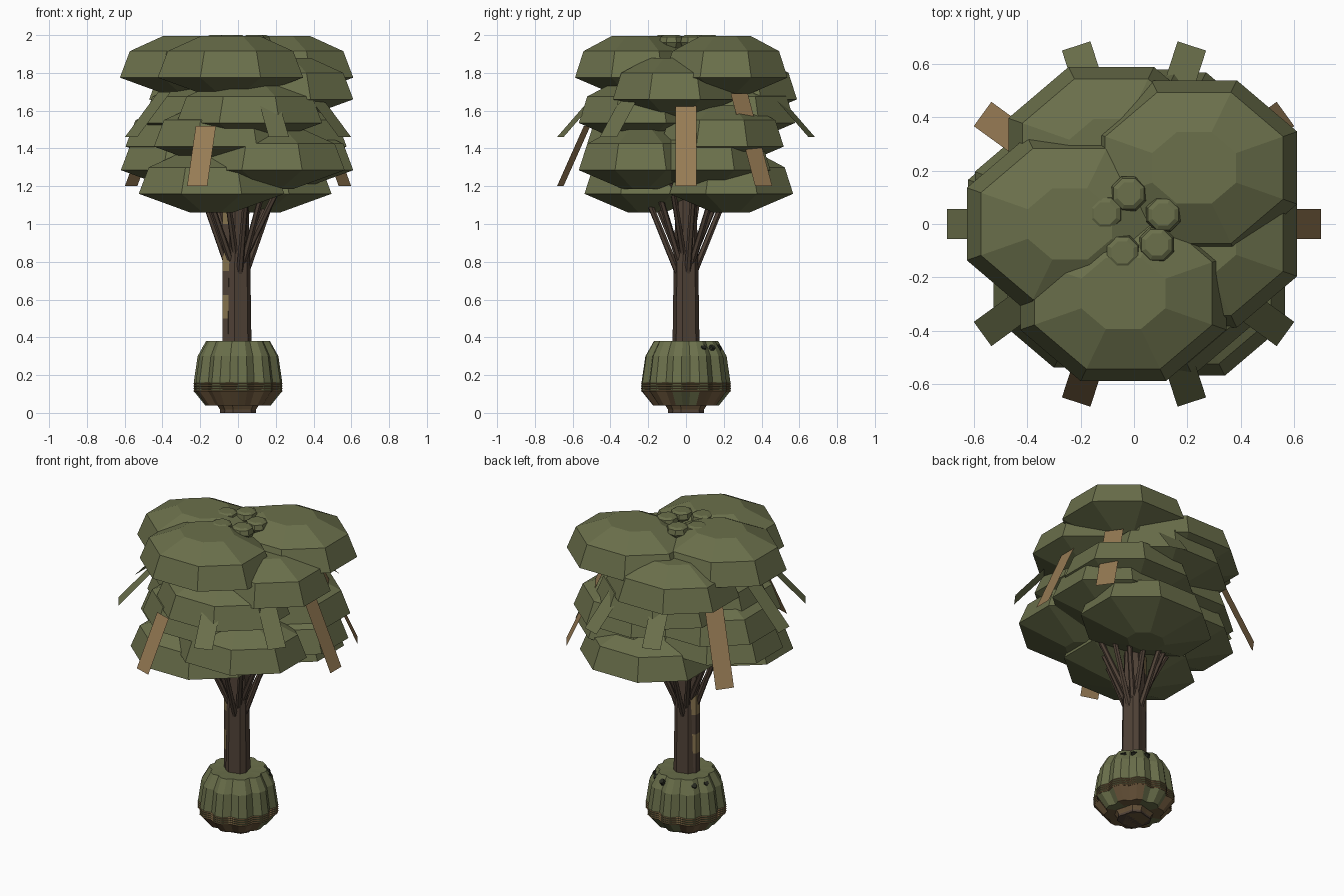
import bpy, bmesh, math
from mathutils import Vector

if "Cube" in bpy.data.objects:
    bpy.data.objects.remove(bpy.data.objects["Cube"], do_unlink=True)


def material(name, rgb):
    m = bpy.data.materials.new(name)
    m.use_nodes = True
    m.diffuse_color = (*rgb, 1)
    m.node_tree.nodes["Principled BSDF"].inputs["Base Color"].default_value = (*rgb, 1)
    return m


LEAF = material("leaf green", (0.145, 0.16, 0.07))
TAN = material("dry leaf tan", (0.31, 0.2, 0.09))
OCHRE = material("vine ochre", (0.25, 0.18, 0.08))
BARK = material("dark bark", (0.08, 0.054, 0.038))
EARTH = material("earth brown", (0.15, 0.095, 0.045))
HOOP = material("hoop brown", (0.2, 0.125, 0.055))
HOLE = material("dark hollow", (0.02, 0.022, 0.014))


def polar(r, a, z):
    return Vector((r * math.cos(a), r * math.sin(a), z))


def finish(name, bm, mats, rule=None):
    bmesh.ops.recalc_face_normals(bm, faces=bm.faces)
    if rule:
        for f in bm.faces:
            f.material_index = rule(f.calc_center_median())
    me = bpy.data.meshes.new(name)
    bm.to_mesh(me)
    bm.free()
    for m in mats:
        me.materials.append(m)
    ob = bpy.data.objects.new(name, me)
    bpy.context.collection.objects.link(ob)


def skin(bm, rings):
    """Bridge rings of points and cap both ends."""
    loops = [[bm.verts.new(p) for p in ring] for ring in rings]
    n = len(loops[0])
    for a, b in zip(loops, loops[1:]):
        for i in range(n):
            j = (i + 1) % n
            bm.faces.new((a[i], a[j], b[j], b[i]))
    bm.faces.new(loops[0][::-1])
    bm.faces.new(loops[-1])


def lathe(name, profile, sides, mats, center=(0, 0, 0), groove=1.0, depth=1.0, rule=None):
    """Spin a profile; groove pulls in every third rib, depth scales along y."""
    bm = bmesh.new()
    c = Vector(center)
    rings = []
    for r, z in profile:
        ring = [polar(r * (groove if i % 3 == 0 else 1),
                      (i + 0.5) * math.tau / sides, z) for i in range(sides)]
        rings.append([c + Vector((p.x, p.y * depth, p.z)) for p in ring])
    skin(bm, rings)
    finish(name, bm, mats, rule)


def rod(name, a, b, ra, rb, mat, sides=6):
    bm = bmesh.new()
    a, b = Vector(a), Vector(b)
    q = (b - a).to_track_quat('Z', 'Y')
    skin(bm, [[p + q @ polar(r, i * math.tau / sides, 0) for i in range(sides)]
              for p, r in ((a, ra), (b, rb))])
    finish(name, bm, [mat])


# Canopy: flattened octagonal leaf pads in six levels
PAD = [(0.12, -0.32), (0.417, -0.22), (0.36, -0.08), (0.17, 0)]
levels = [
    (1.38, [(-0.14, -0.21), (0.11, 0.24)]),
    (1.505, [(0.18, -0.24), (-0.235, 0.03), (0.225, 0.12)]),
    (1.63, [(-0.21, 0.06), (0.19, 0.19), (-0.06, -0.2)]),
    (1.755, [(0.06, -0.24), (-0.12, 0.0), (0.0, 0.25)]),
    (1.88, [(0.225, -0.06), (-0.085, 0.26)]),
    (1.995, [(-0.24, 0.0), (-0.04, -0.26), (0.225, 0.21)]),
]
for top, spots in levels:
    for x, y in spots:
        lathe("leaf_pad", PAD, 8, [LEAF], (x, y, top), depth=0.85)

# Crown sprouts in the middle of the top
for deg in (18, 100, 160, 248, 318):
    c = polar(0.115, math.radians(deg), 0)
    rod("sprout_stem", (0, 0, 1.75), c + Vector((0, 0, 1.94)), 0.02, 0.04, LEAF)
    lathe("sprout_head", [(0.04, 1.9), (0.07, 1.96), (0.062, 1.99), (0.045, 2.0)],
          8, [LEAF], c)

# Drooping flat fronds around the canopy: some dry and long, some green and short
DRY = {0: (0.5, 1.64), 1: (0.48, 1.69), 4: (0.49, 1.66), 7: (0.55, 1.52)}
for k in range(10):
    a = k * math.tau / 10
    if k in DRY:
        r, z = DRY[k]
        low, high, mat = polar(0.7, a, 1.2), polar(r, a, z), TAN
    else:
        low, high, mat = polar(0.7, a, 1.46), polar(0.48, a, 1.7), LEAF
    side = polar(0.056, a + math.pi / 2, 0)
    bm = bmesh.new()
    bm.faces.new([bm.verts.new(p) for p in (low - side, low + side, high + side, high - side)])
    finish("frond", bm, [mat])

# Trunk with grooved bark
lathe("trunk", [(0.1, 0), (0.09, 0.08), (0.074, 0.35), (0.068, 0.75), (0.055, 1.2), (0.03, 1.8)],
      12, [BARK], groove=0.85)

# Banded vine climbing one side of the trunk
bands = [(0.042, 0.375 + 0.125 * i) for i in range(7)]
lathe("trunk_vine", bands, 6, [BARK, OCHRE], (-0.046, -0.006, 0),
      rule=lambda c: int((c.z - 0.375) / 0.125) % 2)

# Branches fanning from the trunk into the canopy
for i in range(12):
    a = i * math.tau / 12 + 0.2
    start = 0.72 + 0.05 * (i % 3)
    reach = 0.23 + 0.03 * (i % 2)
    rod("branch", polar(0.035, a, start), polar(reach, a, 1.26), 0.018, 0.015, BARK)


# Ribbed round base with brown lower panels between green ones
def base_colour(c):
    out = Vector((c.x, c.y, 0)).normalized()
    return 1 if c.z < 0.125 and max(abs(out.x), out.y) < 0.94 else 0


lathe("ribbed_base", [(0.11, 0.04), (0.175, 0.04), (0.235, 0.115), (0.235, 0.165),
                      (0.215, 0.3), (0.17, 0.38), (0.07, 0.375)],
      30, [LEAF, EARTH], groove=0.9, rule=base_colour)

# Thin hoops around the base
for i in range(4):
    z = 0.116 + 0.013 * i
    lathe("base_hoop", [(0.233, z - 0.005), (0.239, z), (0.233, z + 0.005)], 30, [HOOP],
          groove=0.91)

# Root foot below the base
lathe("root_foot", [(0.09, 0), (0.1, 0.02), (0.12, 0.05)], 12, [EARTH], groove=0.85)

# Small hollows on the shoulder of the base
for deg in (30, 50, 75, 140, 165):
    a = math.radians(deg)
    rod("hollow", polar(0.17, a, 0.335), polar(0.187, a, 0.352), 0.02, 0.016, HOLE, 8)
